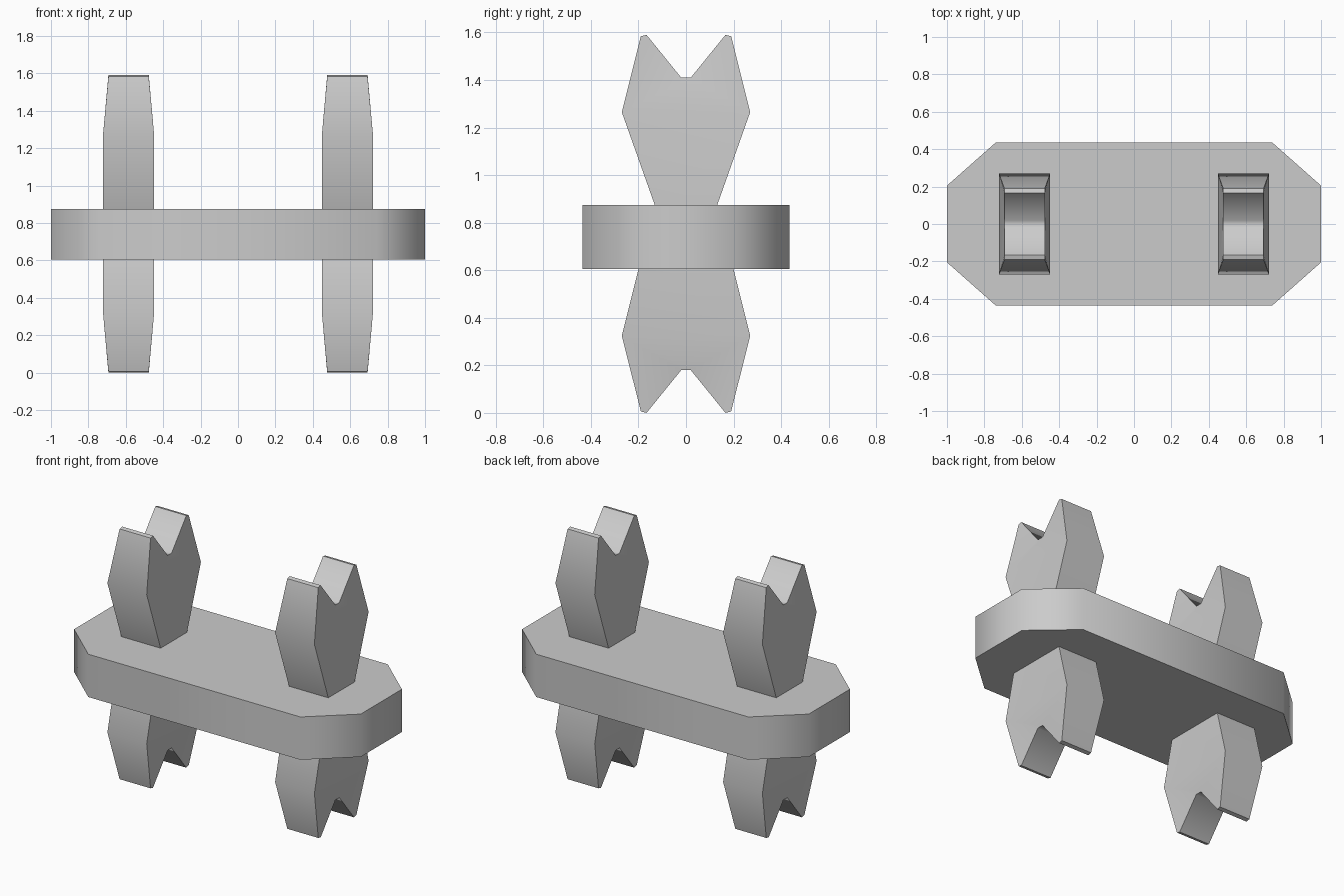
import bpy
import bmesh
import math

cube = bpy.data.objects.get("Cube")
if cube:
    bpy.data.objects.remove(cube, do_unlink=True)

# Single grey material
grey = bpy.data.materials.new("plain_grey")
grey.use_nodes = True
colour = (0.6, 0.6, 0.6, 1)
grey.diffuse_color = colour
grey.node_tree.nodes["Principled BSDF"].inputs["Base Color"].default_value = colour


def finish(bm, name):
    """Turn a bmesh into a smooth object that keeps its hard edges."""
    bmesh.ops.recalc_face_normals(bm, faces=bm.faces)
    mesh = bpy.data.meshes.new(name)
    bm.to_mesh(mesh)
    bm.free()
    mesh.materials.append(grey)
    obj = bpy.data.objects.new(name, mesh)
    bpy.context.collection.objects.link(obj)
    bpy.ops.object.select_all(action='DESELECT')
    obj.select_set(True)
    bpy.context.view_layer.objects.active = obj
    bpy.ops.object.shade_smooth_by_angle(angle=math.radians(60))
    return obj


def slab(name, low, high):
    """Rectangular plate with clipped corners."""
    bm = bmesh.new()
    corner = [(1, 0.205), (0.74, 0.435)]
    outline = (corner + [(-x, y) for x, y in reversed(corner)]
               + [(-x, -y) for x, y in corner]
               + [(x, -y) for x, y in reversed(corner)])
    face = bm.faces.new([bm.verts.new((x, y, low)) for x, y in outline])
    extruded = bmesh.ops.extrude_face_region(bm, geom=[face], use_keep_orig=True)
    top = [v for v in extruded["geom"] if isinstance(v, bmesh.types.BMVert)]
    bmesh.ops.translate(bm, verts=top, vec=(0, 0, high - low))
    return finish(bm, name)


def prong(name, centre_x, base_y, base_z, tip_z, up):
    """Forked block: half outline of (y, height below the tip, half width)."""
    bm = bmesh.new()
    half = [(base_y, abs(tip_z - base_z), 0.137),   # base
            (0.27, 0.325, 0.137),                   # widest level
            (0.19, 0.006, 0.108),                   # outer tip
            (0.166, 0, 0.108),                      # inner tip
            (0.02, 0.18, 0.108)]                    # notch floor
    v = {}
    for sx in (-1, 1):
        for sy in (-1, 1):
            for i, (y, depth, w) in enumerate(half):
                v[sx, sy, i] = bm.verts.new(
                    (centre_x + sx * w, sy * y, tip_z - up * depth))
    last = len(half) - 1
    # Outer walls, tips and notch slopes
    for sy in (-1, 1):
        for i in range(last):
            bm.faces.new((v[-1, sy, i], v[1, sy, i],
                          v[1, sy, i + 1], v[-1, sy, i + 1]))
    # Notch floor and base cap
    for i in (0, last):
        bm.faces.new((v[-1, -1, i], v[1, -1, i], v[1, 1, i], v[-1, 1, i]))
    # Broad sides with tapered horns
    for sx in (-1, 1):
        for a, b in ((0, 1), (1, last)):
            bm.faces.new((v[sx, -1, a], v[sx, 1, a], v[sx, 1, b], v[sx, -1, b]))
        for sy in (-1, 1):
            bm.faces.new([v[sx, sy, i] for i in range(1, last + 1)])
    return finish(bm, name)


slab("centre_slab", 0.605, 0.875)
for side, x in (("left", 0.585), ("right", -0.585)):
    prong("upper_prong_" + side, x, 0.105, 0.80, 1.59, 1)
    prong("lower_prong_" + side, x, 0.181, 0.68, 0, -1)
